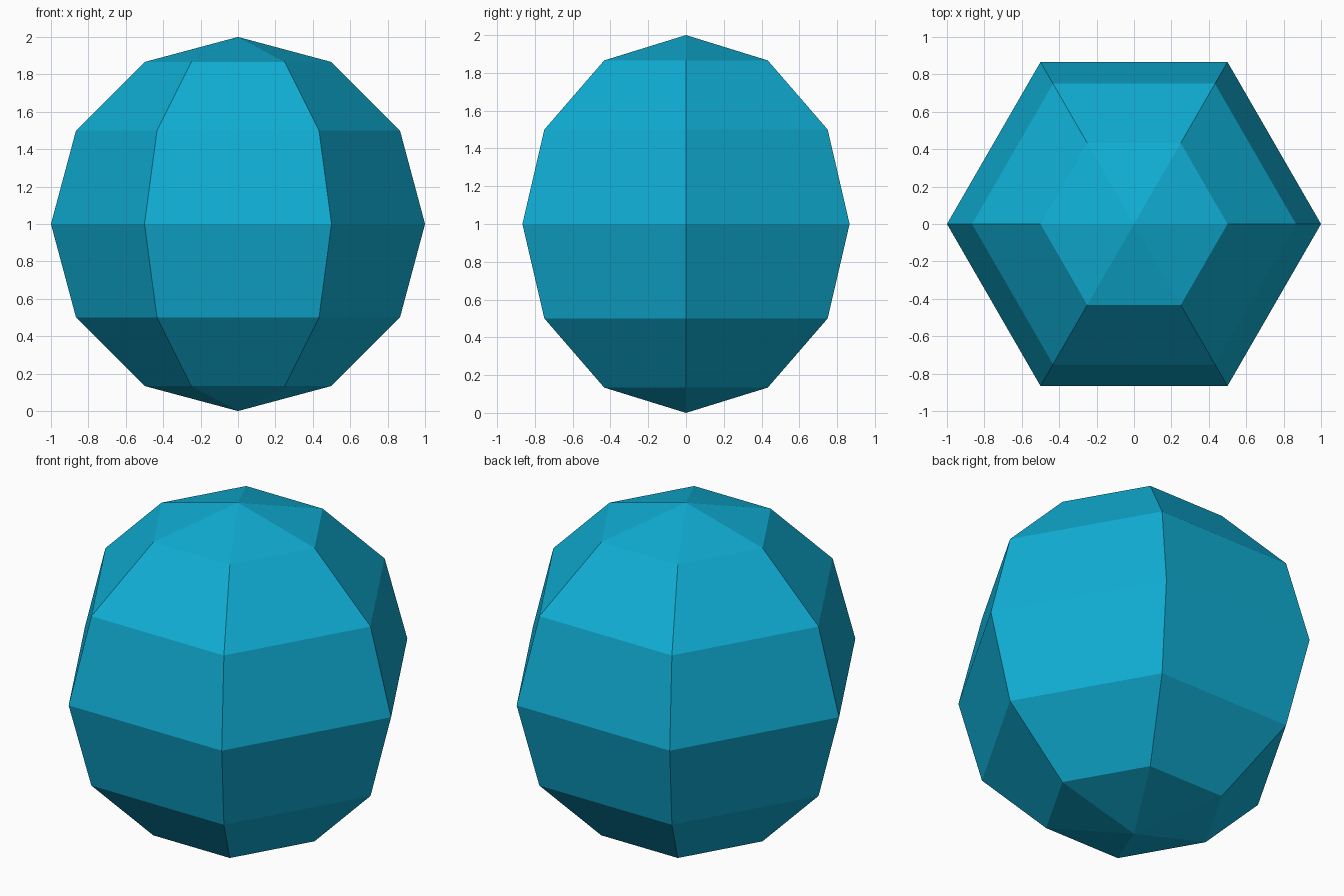
import bpy
import bmesh
import math

cube = bpy.data.objects.get("Cube")
if cube:
    bpy.data.objects.remove(cube, do_unlink=True)

SIDES, RINGS, RADIUS = 6, 6, 1.0

# Single flat blue material
blue = bpy.data.materials.new("cyan_blue")
blue.use_nodes = True
colour = (0.005, 0.42, 0.66, 1.0)
blue.diffuse_color = colour
blue.node_tree.nodes["Principled BSDF"].inputs["Base Color"].default_value = colour

# Half-circle profile from bottom pole to top pole, starting on +x
bm = bmesh.new()
profile = []
for i in range(RINGS + 1):
    a = math.pi * i / RINGS
    profile.append(bm.verts.new((RADIUS * math.sin(a), 0, RADIUS - RADIUS * math.cos(a))))
edges = [bm.edges.new(pair) for pair in zip(profile, profile[1:])]

# Turn the profile around z into a six-sided ball and weld the seam and poles
bmesh.ops.spin(bm, geom=profile + edges, cent=(0, 0, 0), axis=(0, 0, 1),
               angle=2 * math.pi, steps=SIDES)
bmesh.ops.remove_doubles(bm, verts=bm.verts[:], dist=0.001)
bmesh.ops.recalc_face_normals(bm, faces=bm.faces[:])
for face in bm.faces:
    face.smooth = False

mesh = bpy.data.meshes.new("faceted_ball")
bm.to_mesh(mesh)
bm.free()
mesh.materials.append(blue)
ball = bpy.data.objects.new("faceted_ball", mesh)
bpy.context.collection.objects.link(ball)
